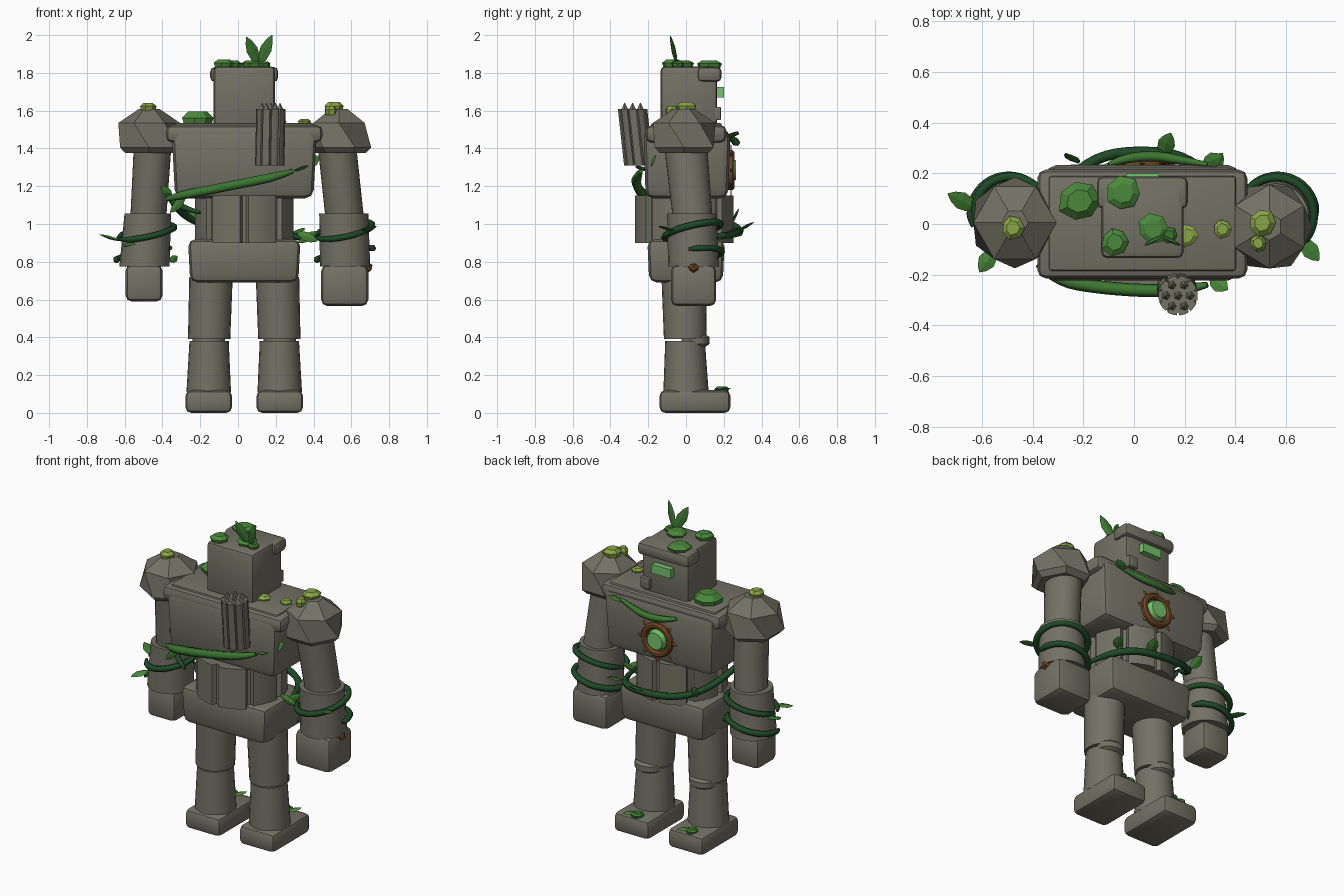
import bpy, bmesh, math, random
from mathutils import Vector, Matrix

if "Cube" in bpy.data.objects:
    bpy.data.objects.remove(bpy.data.objects["Cube"])

random.seed(4)
CX = 0.033  # centre line of the body


def mat(name, rgb):
    m = bpy.data.materials.new(name)
    m.diffuse_color = (*rgb, 1)
    m.use_nodes = True
    m.node_tree.nodes["Principled BSDF"].inputs["Base Color"].default_value = m.diffuse_color
    return m


STONE = mat("stone", (0.175, 0.168, 0.13))
MOSS = mat("moss_green", (0.07, 0.25, 0.045))
LIME = mat("lime_moss", (0.25, 0.38, 0.06))
VINE = mat("vine_green", (0.045, 0.18, 0.03))
DARK = mat("dark_vine", (0.014, 0.07, 0.02))
BROWN = mat("bronze_brown", (0.17, 0.065, 0.02))
GLOW = mat("glow_green", (0.18, 0.55, 0.15))


def finish(name, bm, m, smooth=0):
    bmesh.ops.recalc_face_normals(bm, faces=bm.faces)
    me = bpy.data.meshes.new(name)
    bm.to_mesh(me)
    bm.free()
    me.materials.append(m)
    if smooth:
        me.shade_smooth()
        me.set_sharp_from_angle(angle=math.radians(smooth))
    ob = bpy.data.objects.new(name, me)
    bpy.context.collection.objects.link(ob)
    return ob


def box(name, x, y, z, bevel=0.0, m=STONE, taper=(1, 1)):
    """Box from ranges; taper scales the bottom in x and y."""
    bm = bmesh.new()
    bmesh.ops.create_cube(bm, size=1)
    for v in bm.verts:
        low = v.co.z < 0
        v.co = Vector(((x[0] + x[1]) / 2 + v.co.x * (x[1] - x[0]) * (taper[0] if low else 1),
                       (y[0] + y[1]) / 2 + v.co.y * (y[1] - y[0]) * (taper[1] if low else 1),
                       z[0] if low else z[1]))
    if bevel:
        bmesh.ops.bevel(bm, geom=bm.edges[:], offset=bevel, segments=2, profile=0.5, affect='EDGES')
    return finish(name, bm, m, 25 if bevel else 0)


def loft(name, rings, m=STONE, smooth=35):
    """Skin a list of equal-length vertex rings and cap both ends."""
    bm = bmesh.new()
    vs = [[bm.verts.new(p) for p in r] for r in rings]
    n = len(vs[0])
    for a, b in zip(vs, vs[1:]):
        for i in range(n):
            bm.faces.new((a[i], a[(i + 1) % n], b[(i + 1) % n], b[i]))
    bm.faces.new(vs[0])
    bm.faces.new(vs[-1])
    return finish(name, bm, m, smooth)


def limb(name, sections, n=20):
    """Stack of horizontal ellipses: (x, y, z, rx, ry)."""
    return loft(name, [[(x + rx * math.cos(i * math.tau / n), y + ry * math.sin(i * math.tau / n), z)
                        for i in range(n)] for x, y, z, rx, ry in sections])


def fluted(name, a, b, r, flutes, depth):
    """Column drum with narrow grooves between two centres."""
    def ring(c):
        pts = []
        for i in range(flutes):
            for t, k in ((0, 1 - depth), (0.1, 1 - depth), (0.16, 1), (0.38, 1.0), (0.72, 1.0), (0.94, 1)):
                ang = math.tau * (i + t - 0.05) / flutes + math.pi / 2
                pts.append(Vector(c) + Vector((math.cos(ang), math.sin(ang), 0)) * r * k)
        return pts
    return loft(name, [ring(a), ring(b)], smooth=25)


def tube(name, pts, r, m):
    cu = bpy.data.curves.new(name, 'CURVE')
    cu.dimensions = '3D'
    cu.bevel_depth, cu.bevel_resolution, cu.use_fill_caps, cu.resolution_u = r, 1, True, 4
    sp = cu.splines.new('NURBS')
    sp.points.add(len(pts) - 1)
    for i, p in enumerate(pts):
        sp.points[i].co = (*p, 1)
        sp.points[i].radius = 0.45 if i in (0, len(pts) - 1) else 1
    sp.use_endpoint_u, sp.order_u = True, 3
    cu.materials.append(m)
    ob = bpy.data.objects.new(name, cu)
    bpy.context.collection.objects.link(ob)


def leaf(name, a, b, w, m, up=(0, 0, 1)):
    """Pointed thin leaf from a to b, facing up."""
    a, b = Vector(a), Vector(b)
    d = b - a
    side = d.cross(Vector(up)).normalized()
    nrm = side.cross(d).normalized()
    ring = lambda t, k: [a + d * t + side * w * k, a + d * t + nrm * w * 0.25 * k,
                         a + d * t - side * w * k, a + d * t - nrm * w * 0.25 * k]
    loft(name, [ring(0, .15), ring(.25, .8), ring(.55, 1), ring(.82, .6), ring(1, .05)], m, 0)


def clump(name, x, y, z, r, m, h=0.03):
    """Faceted cushion of moss."""
    off = [random.uniform(0.88, 1.1) for _ in range(7)]
    rings = [[(x + r * k * o * math.cos(i * math.tau / 7), y + r * k * o * math.sin(i * math.tau / 7), z + dz)
              for i, o in enumerate(off)] for k, dz in ((0.85, -0.012), (1, h * 0.45), (0.6, h))]
    loft(name, rings, m, 0)


# Legs and feet
for s, side in ((-1, "left"), (1, "right")):
    x = CX + s * 0.188
    box(side + "_foot", (x - .123, x + .123), (-.14, .235), (0, .12), .03)
    limb(side + "_shin", [(x, 0, .11, .118, .12), (x - s * .002, -.005, .38, .104, .105)])
    limb(side + "_thigh", [(x - s * .002, -.005, .39, .112, .112), (x - s * .012, -.01, .72, .115, .12)])
    limb(side + "_knee", [(x, .045, .345, .06, .05), (x, .05, .365, .085, .075), (x, .05, .4, .085, .075),
                          (x, .045, .425, .06, .05)], 12)
    clump(side + "_foot_moss", x - .02, .19, .12, .04, VINE, .02)
    leaf(side + "_foot_leaf", (x, .15, .125), (x + .05, .24, .13), .025, MOSS)

# Torso
box("pelvis", (CX - .298, CX + .298), (-.205, .205), (.69, .92), .04, taper=(.96, .95))
fluted("waist_column", (CX, -.01, .9), (CX, -.01, 1.15), .262, 8, .1)
box("chest", (CX - .385, CX + .385), (-.225, .235), (1.135, 1.5), .045, taper=(.95, .95))
box("collar_slab", (CX - .415, CX + .415), (-.215, .215), (1.43, 1.525), .035)
box("chest_top_plate", (CX - .37, CX + .37), (-.185, .19), (1.5, 1.535), .012)

# Head
box("head", (CX - .163, CX + .163), (-.135, .165), (1.5, 1.835), .025)
box("brow", (CX - .18, CX + .18), (.06, .188), (1.752, 1.832), .025)
box("cheek_block", (.125, .19), (.11, .185), (1.55, 1.62), .006)
box("eye", (CX - .065, CX + .065), (.15, .2), (1.67, 1.725), m=GLOW)

# Shoulders: faceted domes
for name, x, y, rx, rot in (("left_shoulder", -.47, .005, .178, 0), ("right_shoulder", .535, -.01, .17, .5)):
    rings = []
    for k, dx, z, turn in ((.82, 0, 1.375, .5), (1, 0, 1.405, .5), (.92, 0, 1.535, 0), (.3, 0, 1.61, 0)):
        rings.append([(x + rx * k * math.cos((i + turn + rot) * math.tau / 6),
                       y + .18 * k * math.sin((i + turn + rot) * math.tau / 6), z) for i in range(6)])
    loft(name, rings, STONE, 0)

# Arms
limb("left_upper_arm", [(-.475, .035, 1.03, .095, .1), (-.45, -.005, 1.45, .1, .11)])
limb("right_upper_arm", [(.565, .035, 1.03, .102, .105), (.52, -.005, 1.45, .102, .115)])
limb("left_forearm", [(-.495, .04, .775, .133, .135), (-.478, .035, 1.055, .123, .125)])
limb("right_forearm", [(.567, .04, .775, .133, .135), (.56, .03, 1.055, .13, .13)])
box("left_hand", (-.595, -.4), (-.06, .14), (.59, .785), .032)
box("right_hand", (.44, .69), (-.08, .16), (.565, .785), .035)

# Broken column on the back with a jagged top
fluted("back_column", (.168, -.25, 1.31), (.174, -.283, 1.61), .078, 10, .14)
for i in range(7):
    ang = i * math.tau / 6
    d = .048 if i < 6 else 0
    px, py = .174 + d * math.cos(ang), -.283 + d * math.sin(ang)
    leafr = [[(px + .022 * k * math.cos(j * math.tau / 5), py + .022 * k * math.sin(j * math.tau / 5), z)
              for j in range(5)] for k, z in ((1, 1.6), (.12, 1.64))]
    loft("column_break_%d" % i, leafr, STONE, 0)

# Round chest medallion: ring, spikes, gem
rot = Matrix.Rotation(math.pi / 2, 4, 'X')
CEN = Vector((CX, .238, 1.285))
loop = [[CEN + Vector((math.cos(a), 0, math.sin(a))) * r + Vector((0, dy, 0))
         for a in (i * math.tau / 24 for i in range(24))]
        for r, dy in ((.07, -.02), (.07, .008), (.08, .019), (.096, .019), (.106, .008), (.106, -.02))]
loft("medallion_ring", loop, BROWN)
for i in range(8):
    a = i * math.tau / 8
    d = Vector((math.cos(a), 0, math.sin(a)))
    leaf("medallion_spike_%d" % i, CEN + d * .09, CEN + d * .14, .013, BROWN, (0, 1, 0))
bm = bmesh.new()
bmesh.ops.create_cone(bm, cap_ends=True, segments=20, radius1=.066, radius2=.052, depth=.05,
                      matrix=Matrix.Translation(CEN + Vector((0, .002, 0))) @ Matrix.Rotation(-math.pi / 2, 4, 'X'))
finish("medallion_gem", bm, GLOW, 30)

# Vine winding round the waist and up across the back of the chest
tube("waist_vine", [(.36, -.02, .92), (.33, .16, .93), (.2, .27, .95), (.03, .29, .96), (-.14, .27, .98),
                    (-.27, .17, 1.03), (-.35, .02, 1.12), (-.38, -.06, 1.18)], .021, DARK)
tube("waist_vine_side", [(-.38, -.06, 1.18), (-.37, -.1, 1.13), (-.28, -.2, 1.08), (-.2, -.24, 1.06)], .018, DARK)
tube("back_vine", [(-.38, -.16, 1.13), (-.31, -.22, 1.15), (-.15, -.25, 1.18), (.05, -.265, 1.22),
                   (.2, -.26, 1.25), (.29, -.24, 1.28)], .026, VINE)
tube("chest_vine", [(-.1, .235, 1.45), (-.04, .26, 1.435), (.08, .27, 1.43), (.17, .255, 1.44), (.29, .235, 1.47)],
     .02, VINE)


# Vines coiled on the forearms
def coil(name, x, y, r, z, a0, a1, dz):
    pts = []
    for i in range(15):
        a = math.radians(a0 + (a1 - a0) * i / 14)
        pts.append((x + r * math.cos(a), y + r * math.sin(a), z + dz * math.sin(a) + .03 * math.cos(a)))
    tube(name, pts, .018, DARK)


coil("left_vine_upper", -.485, .04, .15, .955, -160, 185, .025)
coil("left_vine_lower", -.495, .04, .15, .84, 20, 200, .015)
coil("right_vine_upper", .562, .035, .152, .965, -165, 180, .035)
coil("right_vine_lower", .567, .04, .15, .84, -10, 200, .015)
bm = bmesh.new()
bmesh.ops.create_icosphere(bm, subdivisions=1, radius=.03, matrix=Matrix.Translation((.685, .04, .77)))
finish("wrist_bud", bm, BROWN)

# Leaves: base, tip, half width, colour, facing
Z, Y = (0, 0, 1), (0, 1, 0)
leaves = [
    ((.11, -.045, 1.84), (.045, -.085, 1.99), .032, VINE, (.3, -1, 0)),
    ((.11, -.045, 1.84), (.18, -.085, 2.0), .032, VINE, (-.3, -1, 0)),
    ((-.62, .06, .91), (-.735, .12, .945), .035, VINE, Z), ((-.55, -.1, .9), (-.61, -.19, .88), .035, MOSS, Z),
    ((-.36, .05, .8), (-.32, .1, .83), .02, VINE, Y), ((.66, -.06, .96), (.73, -.145, .99), .034, VINE, Z),
    ((.42, -.02, .91), (.31, -.03, .955), .025, MOSS, Y), ((.42, .03, .96), (.32, .0, .9), .022, VINE, Y),
    ((.11, .27, .96), (.145, .36, 1.01), .035, VINE, Z), ((.3, .21, .95), (.35, .28, .98), .03, VINE, Z),
    ((-.22, .24, 1.0), (-.27, .28, 1.08), .03, VINE, Y), ((.3, -.21, 1.28), (.37, -.26, 1.31), .034, MOSS, Z),
    ((.36, -.2, 1.3), (.43, -.16, 1.36), .028, MOSS, Y), ((-.35, -.08, 1.15), (-.41, -.1, 1.2), .022, VINE, Y),
    ((.27, .235, 1.46), (.35, .27, 1.49), .03, VINE, Z), ((-.28, -.2, 1.14), (-.36, -.2, 1.06), .022, VINE, Y),
]
for i, (a, b, w, m, up) in enumerate(leaves):
    leaf("leaf_%d" % i, a, b, w, m, up)

# Moss cushions on the head, chest and shoulders
for i, (x, y, z, r, m, h) in enumerate([
        (-.04, .12, 1.835, .068, MOSS, .03), (.075, -.02, 1.84, .06, MOSS, .025), (-.075, -.07, 1.84, .055, MOSS, .03),
        (.14, -.045, 1.84, .033, VINE, .02), (-.215, .09, 1.535, .085, MOSS, .06), (.21, -.045, 1.535, .045, LIME, .02),
        (.35, -.02, 1.535, .038, LIME, .02), (.505, .005, 1.61, .055, LIME, .035), (.49, -.075, 1.59, .035, LIME, .035),
        (-.48, -.015, 1.61, .045, LIME, .03)]):
    clump("moss_%d" % i, x, y, z, r, m, h)
